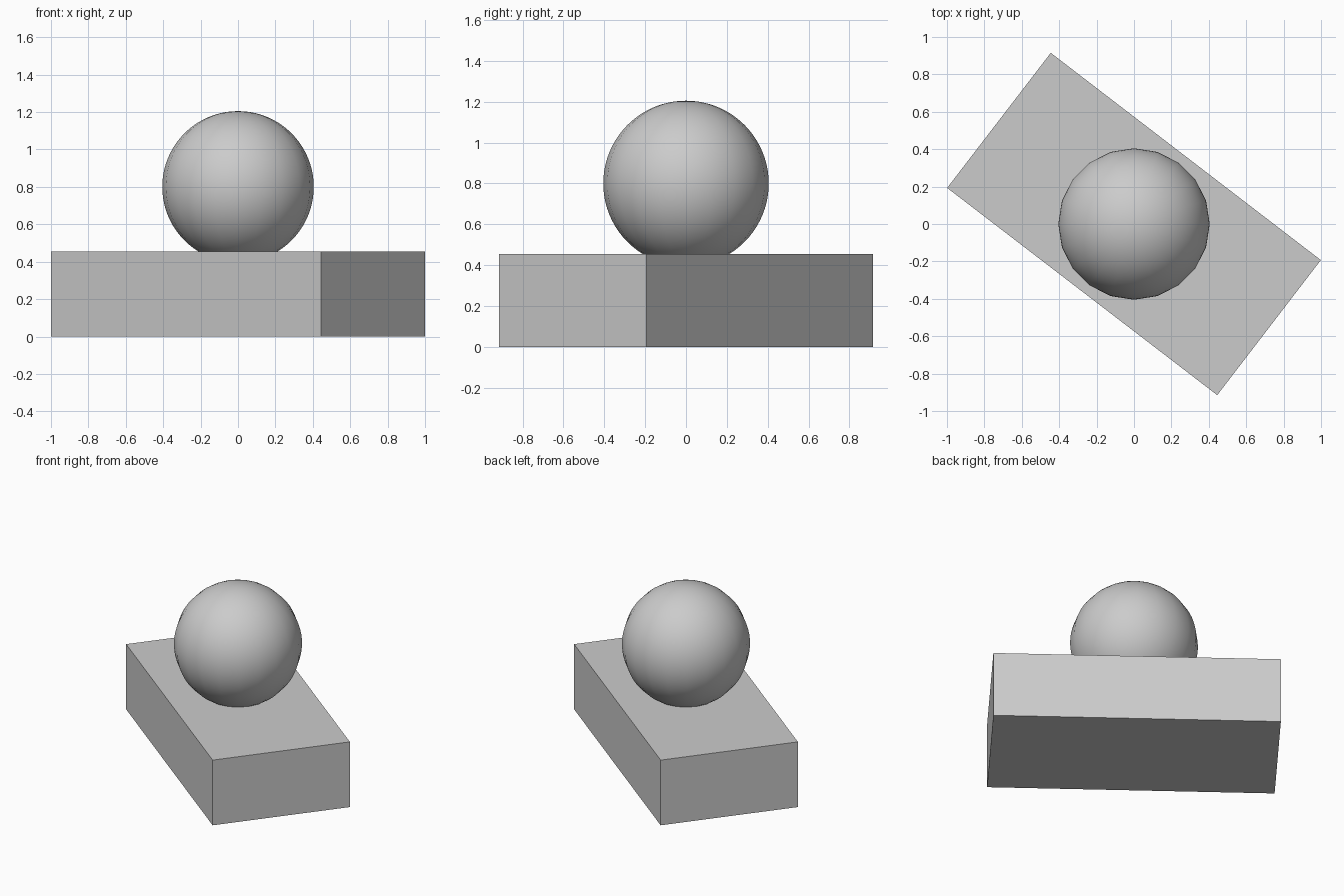
import bpy
from math import radians

if "Cube" in bpy.data.objects:
    bpy.data.objects.remove(bpy.data.objects["Cube"])

# Rectangular base block, turned on the ground
bpy.ops.mesh.primitive_cube_add(size=1, location=(0, 0, 0.2275),
                                rotation=(0, 0, radians(-37.5)))
base = bpy.context.object
base.name = "base_block"
base.scale = (1.82, 0.91, 0.455)
bpy.ops.object.transform_apply(location=False, rotation=False, scale=True)

# Smooth ball sunk slightly into the block
bpy.ops.mesh.primitive_uv_sphere_add(segments=20, ring_count=40, radius=0.405,
                                     location=(0, 0, 0.8))
ball = bpy.context.object
ball.name = "ball"
bpy.ops.object.shade_smooth()
